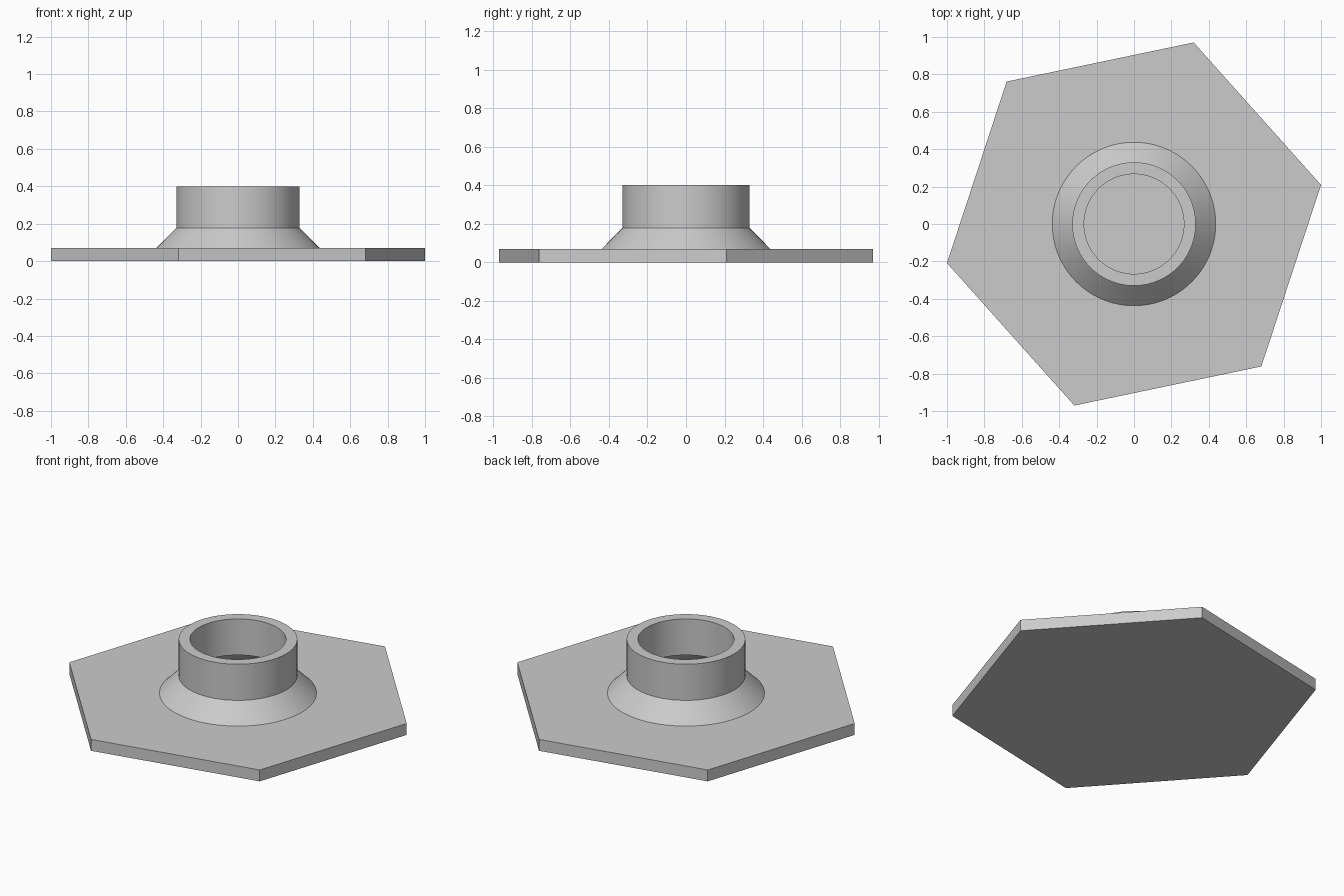
import bpy, bmesh, math

cube = bpy.data.objects.get("Cube")
if cube:
    bpy.data.objects.remove(cube, do_unlink=True)

COLOUR = (0.6, 0.6, 0.6, 1.0)
grey = bpy.data.materials.new("plain_grey")
grey.use_nodes = True
grey.diffuse_color = COLOUR
grey.node_tree.nodes["Principled BSDF"].inputs["Base Color"].default_value = COLOUR

PLATE_TOP = 0.07
COLLAR_BASE = 0.178
TOP = 0.4


def finish(name, bm):
    bmesh.ops.recalc_face_normals(bm, faces=bm.faces)
    mesh = bpy.data.meshes.new(name)
    bm.to_mesh(mesh)
    bm.free()
    mesh.materials.append(grey)
    obj = bpy.data.objects.new(name, mesh)
    bpy.context.collection.objects.link(obj)
    return obj


def turned_ring(name, profile, segments=96):
    """Revolve a closed (radius, height) profile around z."""
    bm = bmesh.new()
    verts = [bm.verts.new((r, 0, z)) for r, z in profile]
    edges = [bm.edges.new((v, verts[(i + 1) % len(verts)])) for i, v in enumerate(verts)]
    bmesh.ops.spin(bm, geom=verts + edges, cent=(0, 0, 0), axis=(0, 0, 1),
                   angle=math.tau, steps=segments, use_merge=True)
    bmesh.ops.remove_doubles(bm, verts=bm.verts, dist=1e-5)
    obj = finish(name, bm)
    bpy.ops.object.select_all(action="DESELECT")
    obj.select_set(True)
    bpy.context.view_layer.objects.active = obj
    bpy.ops.object.shade_smooth_by_angle(angle=math.radians(30))
    return obj


# Six-sided base plate, turned slightly
bm = bmesh.new()
corners = [math.radians(11.8 + 60 * i) for i in range(6)]
base = bm.faces.new([bm.verts.new((1.0216 * math.cos(a), 1.0216 * math.sin(a), 0))
                     for a in corners])
raised = bmesh.ops.extrude_face_region(bm, geom=[base], use_keep_orig=True)["geom"]
bmesh.ops.translate(bm, vec=(0, 0, PLATE_TOP),
                    verts=[g for g in raised if isinstance(g, bmesh.types.BMVert)])
finish("base_plate", bm)

# Sloped skirt and hollow collar in one turned piece, open down to the plate
turned_ring("flared_collar", [
    (0.437, PLATE_TOP), (0.33, COLLAR_BASE), (0.33, TOP),
    (0.267, TOP), (0.267, COLLAR_BASE), (0.322, COLLAR_BASE - 0.002),
    (0.428, PLATE_TOP),
])
